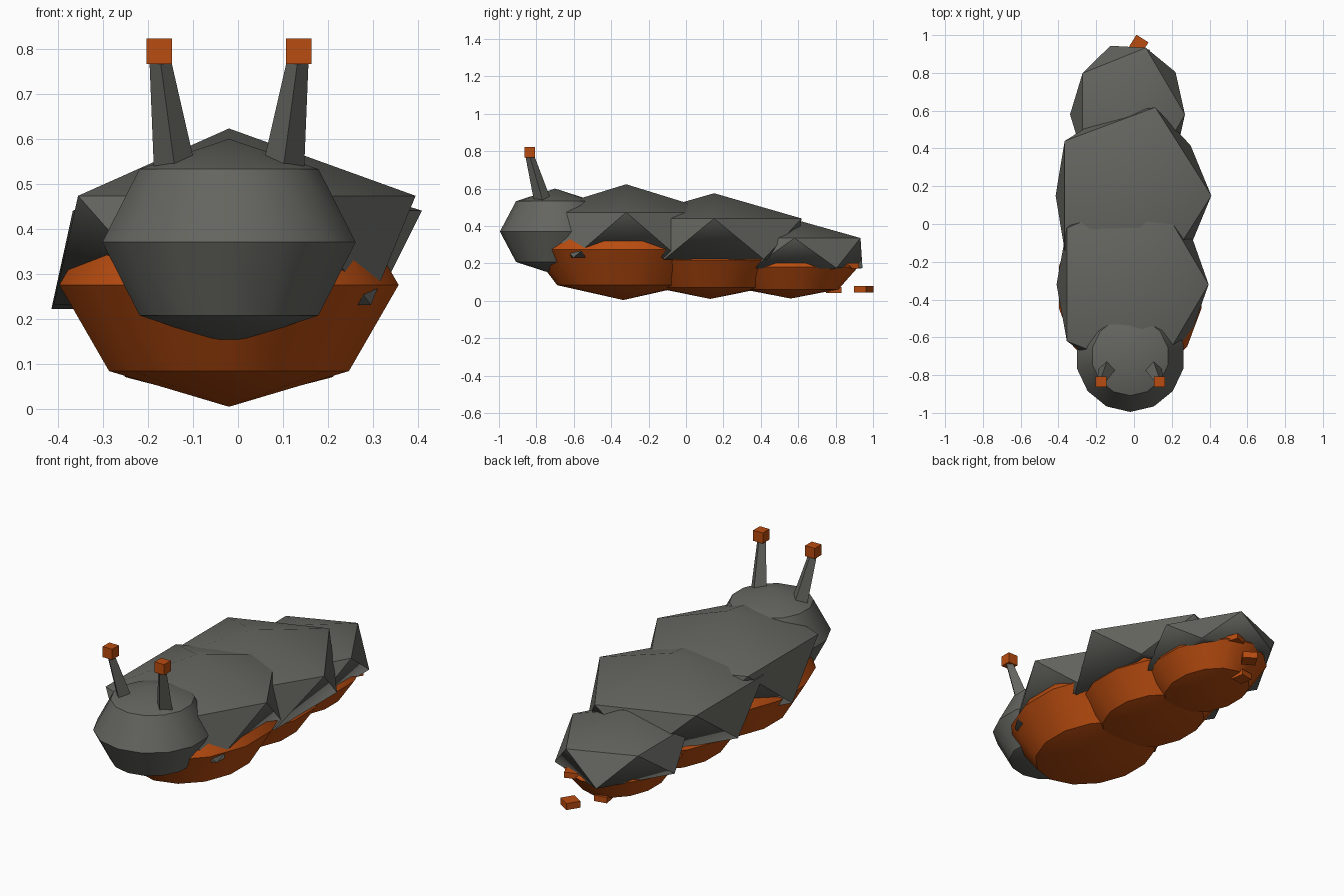
import bpy, bmesh, math
from mathutils import Matrix, Vector

if "Cube" in bpy.data.objects:
    bpy.data.objects.remove(bpy.data.objects["Cube"], do_unlink=True)

MID = -0.02  # plane of symmetry of the body


def material(name, rgb):
    m = bpy.data.materials.new(name)
    m.use_nodes = True
    m.diffuse_color = (*rgb, 1)
    bsdf = next(n for n in m.node_tree.nodes if n.type == "BSDF_PRINCIPLED")
    bsdf.inputs["Base Color"].default_value = (*rgb, 1)
    return m


ORANGE = material("burnt_orange", (0.48, 0.072, 0.005))
GREY = material("stone_grey", (0.128, 0.13, 0.115))


def finish(name, bm, mat, smooth=False):
    bmesh.ops.recalc_face_normals(bm, faces=bm.faces[:])
    mesh = bpy.data.meshes.new(name)
    bm.to_mesh(mesh)
    bm.free()
    mesh.materials.append(mat)
    ob = bpy.data.objects.new(name, mesh)
    bpy.context.collection.objects.link(ob)
    if smooth:
        bpy.ops.object.select_all(action="DESELECT")
        ob.select_set(True)
        bpy.context.view_layer.objects.active = ob
        bpy.ops.object.shade_smooth_by_angle(angle=math.radians(30))
    return ob


def place(bm, centre, size):
    bmesh.ops.scale(bm, vec=size, verts=bm.verts[:])
    bmesh.ops.translate(bm, vec=centre, verts=bm.verts[:])


def ball(name, centre, size, mat):
    """Coarse sphere with one vertex column facing the front."""
    bm = bmesh.new()
    bmesh.ops.create_uvsphere(bm, u_segments=14, v_segments=4, radius=1)
    v = min(bm.verts, key=lambda p: abs(p.co.z))
    turn = -math.pi / 2 - math.atan2(v.co.y, v.co.x)
    bmesh.ops.rotate(bm, matrix=Matrix.Rotation(turn, 3, "Z"), verts=bm.verts[:])
    place(bm, centre, size)
    return finish(name, bm, mat, True)


def shell(name, centre, size, flare):
    """Open-bottomed faceted plate with some thickness."""
    bm = bmesh.new()
    bmesh.ops.create_icosphere(bm, subdivisions=1, radius=1)
    bottom = min(bm.verts, key=lambda p: p.co.z)
    bmesh.ops.delete(bm, geom=[bottom], context="VERTS")
    for v in bm.verts:
        if v.co.z < 0:
            v.co.x *= flare
            v.co.y *= flare
    place(bm, centre, size)
    ob = finish(name, bm, GREY, True)
    mod = ob.modifiers.new("thickness", "SOLIDIFY")
    mod.thickness = 0.05
    mod.offset = -1
    return ob


def box(name, centre, size, turn=0):
    bm = bmesh.new()
    bmesh.ops.create_cube(bm, size=1)
    bmesh.ops.scale(bm, vec=size, verts=bm.verts[:])
    bmesh.ops.rotate(bm, matrix=Matrix.Rotation(turn, 3, "Z"), verts=bm.verts[:])
    bmesh.ops.translate(bm, vec=centre, verts=bm.verts[:])
    return finish(name, bm, ORANGE)


# Head
ball("head", (MID, -0.70, 0.37), (0.289, 0.295, 0.23), GREY)

# Belly segments
ball("front_belly", (MID, -0.335, 0.275), (0.387, 0.50, 0.271), ORANGE)
ball("middle_belly", (MID, 0.13, 0.215), (0.335, 0.42, 0.205), ORANGE)
ball("rear_belly", (MID, 0.56, 0.18), (0.27, 0.36, 0.168), ORANGE)

# Back plates
shell("front_shell", (MID, -0.32, 0.352), (0.464, 0.57, 0.271), 0.94)
shell("middle_shell", (MID, 0.15, 0.331), (0.48, 0.55, 0.244), 0.92)
shell("rear_shell", (-0.03, 0.58, 0.255), (0.335, 0.415, 0.18), 1.03)

# Eye stalks and eyes
for side, label in ((1, "left"), (-1, "right")):
    base = Vector((MID + side * 0.12, -0.765, 0.53))
    top = Vector((MID + side * 0.153, -0.835, 0.775))
    bm = bmesh.new()
    bmesh.ops.create_cone(bm, segments=4, radius1=0.047, radius2=0.024,
                          depth=1, cap_ends=True)
    for v in bm.verts:
        along = v.co.z + 0.5
        v.co = base.lerp(top, along) + Vector((v.co.x, v.co.y, 0))
    finish(label + "_eye_stalk", bm, GREY)
    box(label + "_eye", (MID + side * 0.155, -0.835, 0.795), (0.057,) * 3)

# Small loose flakes around the tail
box("tail_flake_back", (0.025, 0.95, 0.062), (0.075, 0.075, 0.035), math.radians(-32))
box("tail_flake_under", (-0.06, 0.79, 0.057), (0.07, 0.07, 0.032), math.radians(10))
box("tail_flake_upper", (0.06, 0.88, 0.187), (0.07, 0.07, 0.03), math.radians(20))
